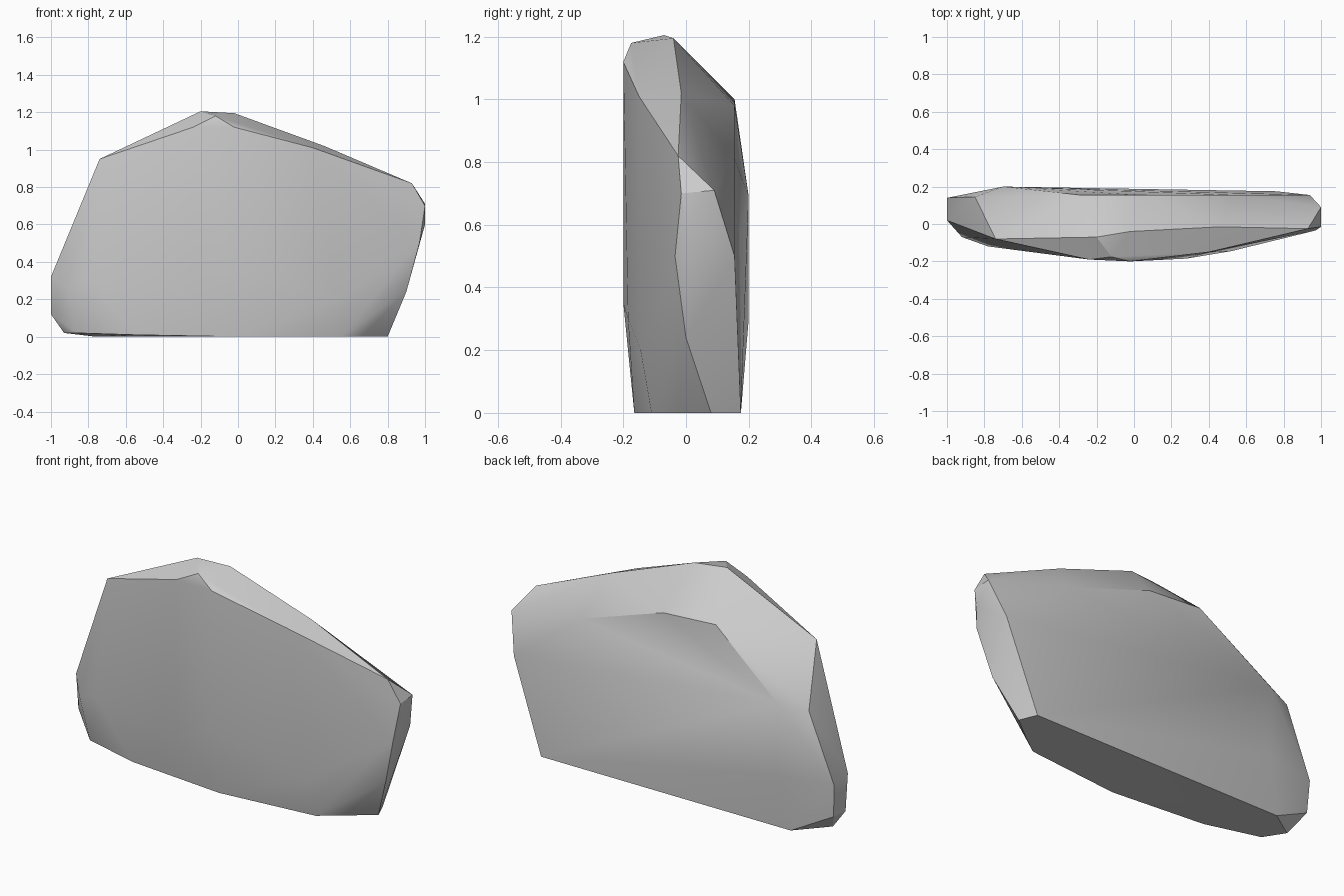
import bpy
import bmesh
import math

# Remove the default cube only
default_cube = bpy.data.objects.get("Cube")
if default_cube is not None:
    bpy.data.objects.remove(default_cube, do_unlink=True)


def make_material(name, colour):
    """Create one flat colour material."""
    material = bpy.data.materials.new(name)
    material.use_nodes = True
    material.diffuse_color = colour
    shader = material.node_tree.nodes["Principled BSDF"]
    shader.inputs["Base Color"].default_value = colour
    shader.inputs["Roughness"].default_value = 0.9
    return material


def chiselled_block(name, corner_groups, material, sharp_angle):
    """Wrap a tight convex skin around groups of corners."""
    mesh = bpy.data.meshes.new(name)
    bm = bmesh.new()
    for group in corner_groups:
        for corner in group:
            bm.verts.new(corner)
    hull = bmesh.ops.convex_hull(bm, input=bm.verts[:])
    leftover = set(hull["geom_interior"]) | set(hull["geom_unused"])
    loose = [v for v in leftover if isinstance(v, bmesh.types.BMVert)]
    bmesh.ops.delete(bm, geom=loose, context="VERTS")
    bmesh.ops.recalc_face_normals(bm, faces=bm.faces[:])
    bm.to_mesh(mesh)
    bm.free()
    mesh.materials.append(material)

    block = bpy.data.objects.new(name, mesh)
    bpy.context.collection.objects.link(block)
    bpy.ops.object.select_all(action="DESELECT")
    block.select_set(True)
    bpy.context.view_layer.objects.active = block
    bpy.ops.object.shade_smooth_by_angle(angle=math.radians(sharp_angle))
    return block


# Ridge running along the top, from the left shoulder to the right shoulder
top_ridge = [
    (-.74, -.08, .95), (-.2, -.07, 1.205), (-.02, -.04, 1.195),
    (.46, -.015, 1.02), (.93, -.025, .82),
]

# Upper rim of the bulging front
front_rim = [(-.24, -.19, 1.12), (-.12, -.175, 1.18), (-.02, -.2, 1.12), (.4, -.15, 1.01)]

# Bulge and lower part of the front
front_bulge = [
    (-.02, -.2, .35), (.28, -.185, .3), (.52, -.145, .2),
    (-.78, -.12, .3), (-.92, -.07, .26), (-.24, -.19, .25),
]

# Outline of the back, with its sloped upper edge
back_rim = [
    (-.85, .145, .67), (-.7, .2, .69), (-.29, .155, 1), (.03, .155, .98),
    (.54, .155, .81), (.94, .155, .5), (.85, .155, .24), (-.7, .2, .3),
]

# Blunt ends
ends = [
    (1, .09, .71), (1, -.015, .7), (1, 0, .6), (.97, -.035, .5), (.9, 0, .24),
    (-1, .14, .3), (-1, .02, .32), (-1, .04, .12), (-.99, .13, .12),
]

# Flat foot
foot = [
    (-.76, .175, 0), (.76, .175, 0), (.8, .08, 0), (.66, -.03, 0),
    (.55, -.11, 0), (0, -.165, 0), (-.55, -.13, .01), (-.86, -.06, .02), (-.93, .05, .02),
]

stone = make_material("stone grey", (.6, .6, .6, 1))
chiselled_block(
    "rock_slab",
    [top_ridge, front_rim, front_bulge, back_rim, ends, foot],
    stone,
    sharp_angle=30,
)
